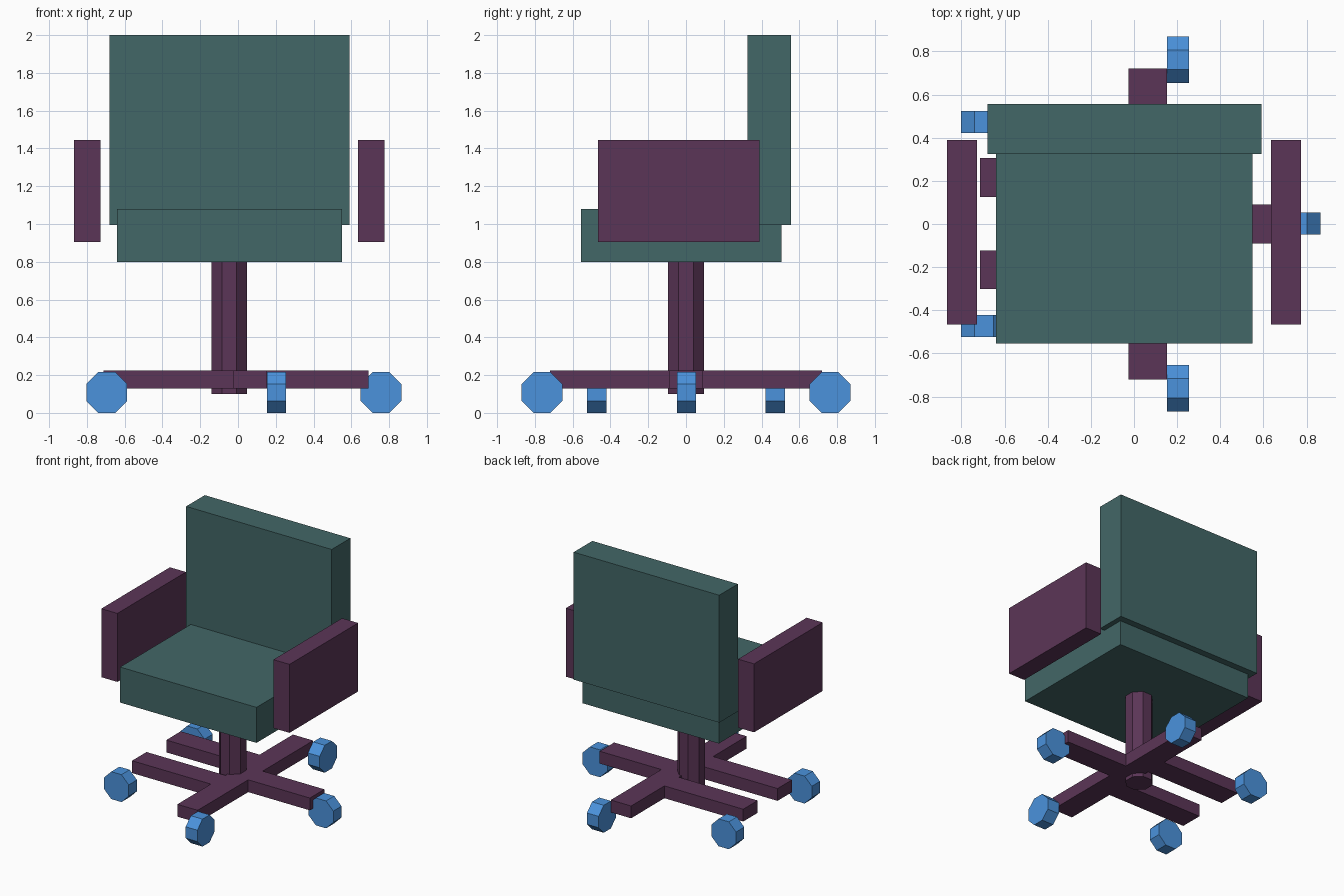
import bpy, bmesh, math
from mathutils import Matrix

if "Cube" in bpy.data.objects:
    bpy.data.objects.remove(bpy.data.objects["Cube"])


def material(name, color):
    m = bpy.data.materials.new(name)
    m.diffuse_color = (*color, 1)
    m.use_nodes = True
    m.node_tree.nodes["Principled BSDF"].inputs["Base Color"].default_value = m.diffuse_color
    return m


FABRIC = material("teal fabric", (0.055, 0.135, 0.135))
FRAME = material("plum frame", (0.105, 0.036, 0.095))
WHEEL = material("blue wheel", (0.07, 0.29, 0.72))


def finish(name, bm, mat):
    mesh = bpy.data.meshes.new(name)
    bm.to_mesh(mesh)
    bm.free()
    mesh.materials.append(mat)
    obj = bpy.data.objects.new(name, mesh)
    bpy.context.collection.objects.link(obj)
    return obj


def box(name, x, y, z, mat):
    """Box from (min, max) ranges on each axis."""
    bm = bmesh.new()
    size = [r[1] - r[0] for r in (x, y, z)]
    mid = [(r[0] + r[1]) / 2 for r in (x, y, z)]
    bmesh.ops.create_cube(bm, size=1, matrix=Matrix.Translation(mid) @ Matrix.Diagonal((*size, 1)))
    return finish(name, bm, mat)


def octagon(name, center, apothem, depth, axis, mat):
    """Eight-sided prism with flats facing the axes."""
    bm = bmesh.new()
    turn = {"X": Matrix.Rotation(math.pi / 2, 4, "Y"),
            "Y": Matrix.Rotation(math.pi / 2, 4, "X"),
            "Z": Matrix.Identity(4)}[axis]
    r = apothem / math.cos(math.pi / 8)
    m = Matrix.Translation(center) @ turn @ Matrix.Rotation(math.pi / 8, 4, "Z")
    bmesh.ops.create_cone(bm, cap_ends=True, segments=8, radius1=r, radius2=r, depth=depth, matrix=m)
    # make sure the flats line up with the axes whatever the primitive's start angle
    if max(v.co.z for v in bm.verts) > center[2] + apothem * 1.03 and axis != "Z":
        bmesh.ops.rotate(bm, verts=bm.verts, cent=center, matrix=Matrix.Rotation(math.pi / 8, 3, axis))
    return finish(name, bm, mat)


# Cushions
box("seat", (-0.64, 0.55), (-0.555, 0.505), (0.80, 1.08), FABRIC)
box("backrest", (-0.68, 0.59), (0.325, 0.557), (0.995, 2.0), FABRIC)

# Armrests
for side, x in (("left", (-0.867, -0.727)), ("right", (0.635, 0.775))):
    box(side + "_armrest", x, (-0.465, 0.39), (0.905, 1.445), FRAME)

# Central column
octagon("column", (-0.046, 0, 0.455), 0.094, 0.71, "Z", FRAME)

# Base legs: one long cross beam, one leg to the right, two to the left
LEG_Z = (0.128, 0.225)
box("base_cross_beam", (-0.025, 0.152), (-0.72, 0.72), LEG_Z, FRAME)
box("base_right_leg", (0.152, 0.69), (-0.09, 0.09), LEG_Z, FRAME)
for side, y in (("front", (-0.302, -0.122)), ("back", (0.125, 0.305))):
    box("base_left_" + side + "_leg", (-0.713, -0.025), y, LEG_Z, FRAME)

# Caster wheels
R, W = 0.108, 0.102
for side, s in (("front", -1), ("back", 1)):
    octagon(side + "_wheel", (0.204, s * 0.762, R), R, W, "X", WHEEL)
    octagon("left_" + side + "_wheel", (-0.695, s * 0.472, R), R, W, "Y", WHEEL)
octagon("right_wheel", (0.757, 0.003, R), R, W, "Y", WHEEL)
